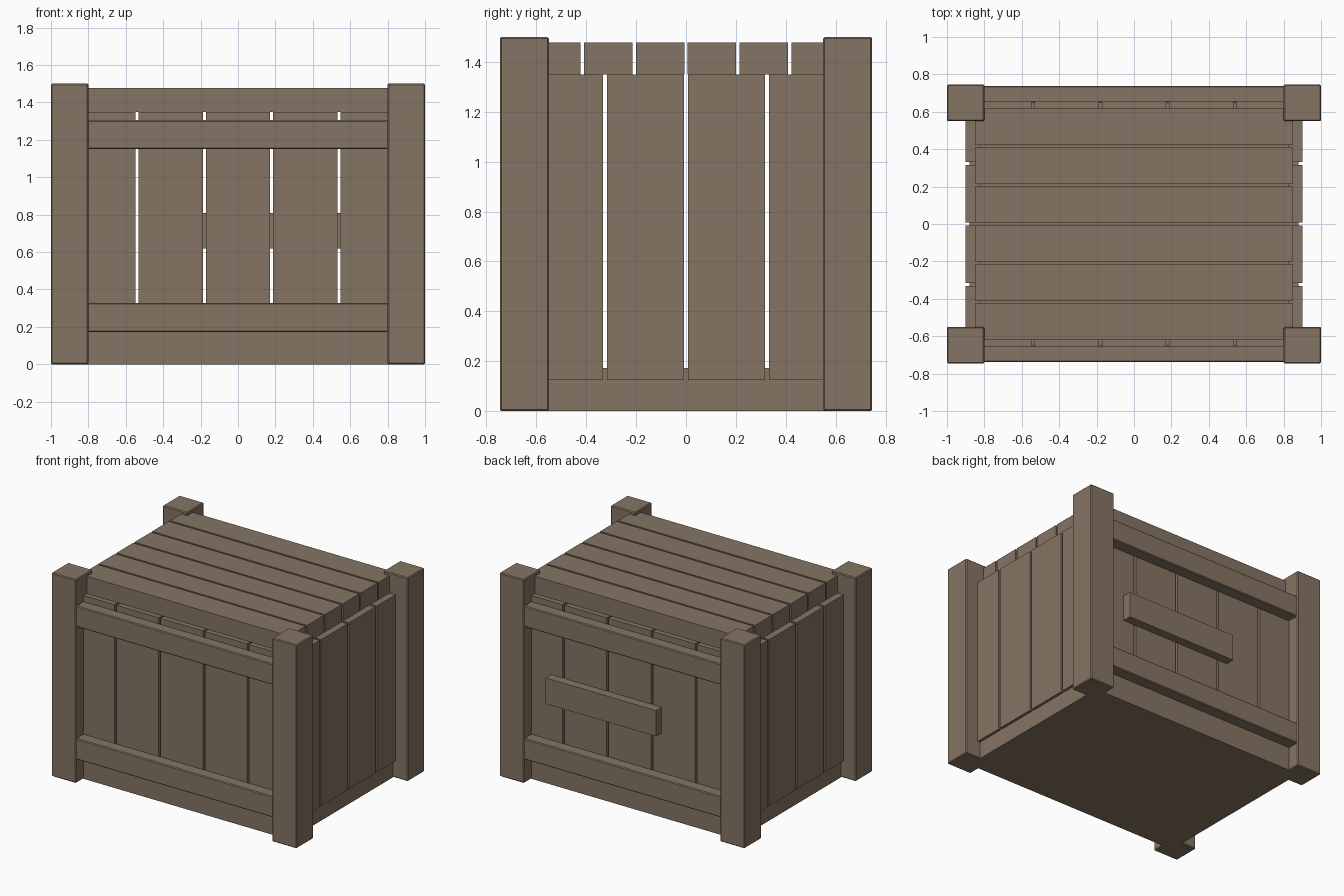
import bpy, bmesh
from mathutils import Vector

if "Cube" in bpy.data.objects:
    bpy.data.objects.remove(bpy.data.objects["Cube"])

wood = bpy.data.materials.new("weathered_wood")
wood.diffuse_color = (0.235, 0.178, 0.125, 1)
wood.use_nodes = True
wood.node_tree.nodes["Principled BSDF"].inputs["Base Color"].default_value = wood.diffuse_color


def box(name, x, y, z, bevel=0.0):
    """Box from (min, max) ranges, with optional chamfer."""
    lo = Vector((min(x), min(y), min(z)))
    hi = Vector((max(x), max(y), max(z)))
    bm = bmesh.new()
    bmesh.ops.create_cube(bm, size=1)
    for v in bm.verts:
        v.co = [(lo[i] + hi[i]) / 2 + v.co[i] * (hi[i] - lo[i]) for i in range(3)]
    if bevel:
        bmesh.ops.bevel(bm, geom=bm.edges[:], offset=bevel, segments=1, affect='EDGES')
    me = bpy.data.meshes.new(name)
    bm.to_mesh(me)
    bm.free()
    me.materials.append(wood)
    ob = bpy.data.objects.new(name, me)
    bpy.context.collection.objects.link(ob)
    return ob


# Corner posts
for sx in (-1, 1):
    for sy in (-1, 1):
        box("corner_post", (sx * 0.80, sx * 1.0), (sy * 0.55, sy * 0.746), (0, 1.5), 0.006)

# Solid base
box("base", (-0.88, 0.88), (-0.657, 0.657), (0, 0.173))

for s in (-1, 1):
    # Front and back upright planks
    for i in range(-2, 3):
        c = i * 0.36
        a, b = max(c - 0.172, -0.86), min(c + 0.172, 0.86)
        box("long_side_plank", (a, b), (s * 0.58, s * 0.655), (0.125, 1.35))
    # Rails across front and back
    for z0 in (0.173, 1.15):
        box("rail", (-0.82, 0.82), (s * 0.65, s * 0.739), (z0, z0 + 0.155), 0.006)
    # End upright planks
    for i in range(4):
        c = (i - 1.5) * 0.324
        box("end_plank", (s * 0.825, s * 0.90), (c - 0.154, c + 0.154), (0.125, 1.35))

# Lid boards
for i in range(6):
    c = (i - 2.5) * 0.208
    box("lid_board", (-0.85, 0.85), (c - 0.097, c + 0.097), (1.35, 1.477))

# Loose board nailed to the back
box("back_board", (-0.26, 0.64), (0.65, 0.72), (0.62, 0.81))
